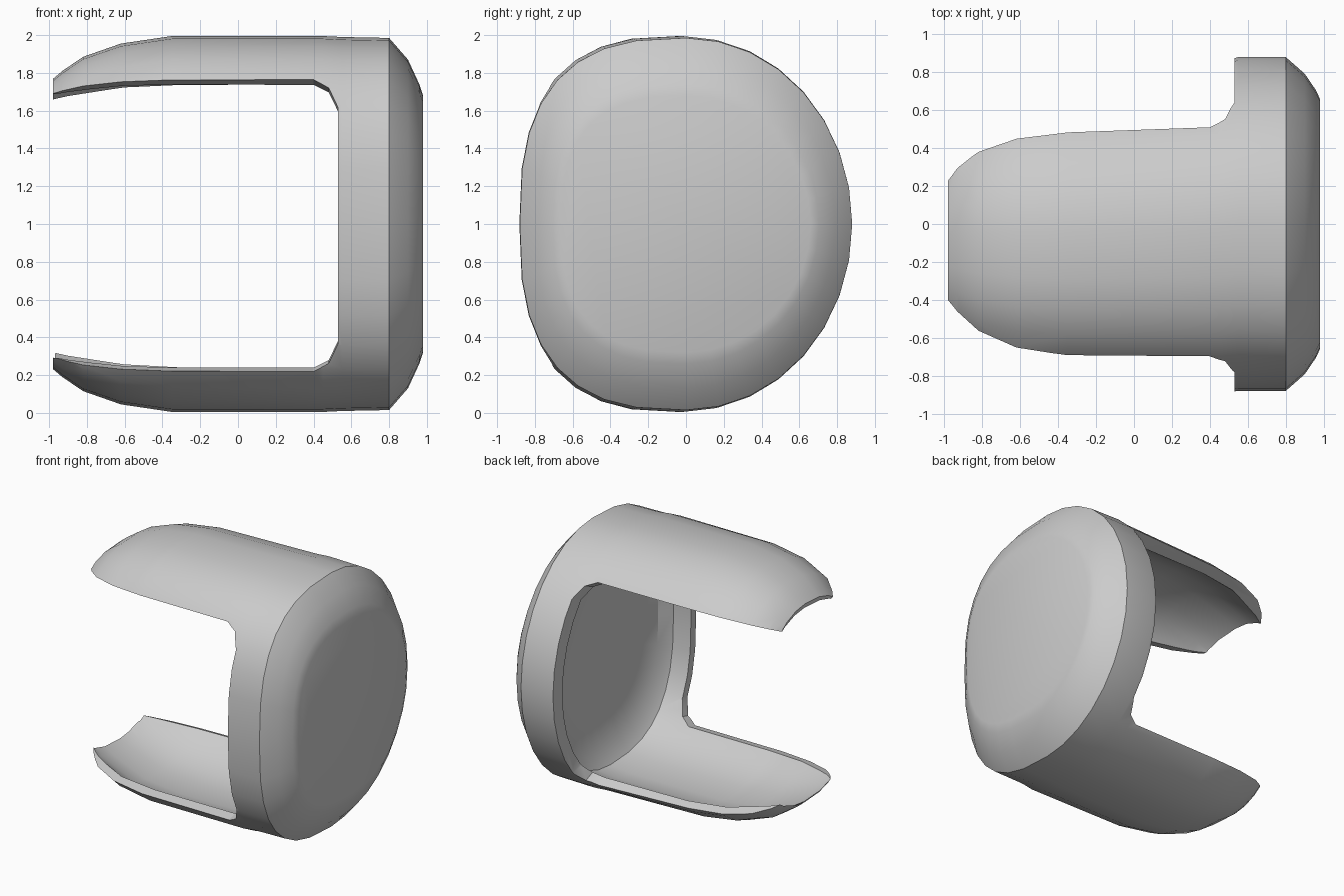
import bpy, bmesh, math

cube = bpy.data.objects.get("Cube")
if cube:
    bpy.data.objects.remove(cube, do_unlink=True)

SIDES = 32


def loft(name, rings):
    """Solid skinned through equal-length rings, capped at both ends."""
    bm = bmesh.new()
    loops = [[bm.verts.new(p) for p in ring] for ring in rings]
    n = len(loops[0])
    for a, b in zip(loops, loops[1:]):
        for i in range(n):
            j = (i + 1) % n
            bm.faces.new((a[i], a[j], b[j], b[i]))
    bm.faces.new(loops[0])
    bm.faces.new(loops[-1])
    bmesh.ops.recalc_face_normals(bm, faces=bm.faces)
    mesh = bpy.data.meshes.new(name)
    bm.to_mesh(mesh)
    bm.free()
    obj = bpy.data.objects.new(name, mesh)
    bpy.context.collection.objects.link(obj)
    return obj


def oval(x, sy, sz, shift=0.0, mid=1.0):
    """Upright oval section, squarer at the front than at the back."""
    ring = []
    for i in range(SIDES):
        a = 2 * math.pi * i / SIDES
        c, s = math.cos(a), math.sin(a)
        p = 2 / 2.7 if c < 0 else 1.0
        y = math.copysign(abs(c) ** p, c) * 0.88 * sy + shift
        z = math.copysign(abs(s) ** p, s) * sz + mid
        ring.append((x, y, z))
    return ring


# Outer body: domed open end, straight sides, chamfered closed end
cup = loft("two_pronged_cup", [oval(*s) for s in (
    (-0.98, 0.66, 0.768, -0.06), (-0.93, 0.74, 0.81, -0.04),
    (-0.82, 0.84, 0.885, -0.04), (-0.62, 0.92, 0.955, -0.04),
    (-0.35, 0.95, 0.995, -0.04), (0.45, 0.99, 0.995, -0.02),
    (0.55, 1.0, 0.99), (0.80, 1.0, 0.985), (0.90, 0.90, 0.87),
    (0.96, 0.80, 0.74), (0.98, 0.75, 0.68))])

# Hollow interior with a dished floor, thinnest at the front and below
hollow = loft("hollow_cutter", [oval(*s) for s in (
    (-1.10, 0.64, 0.69, -0.05, 0.99), (-0.90, 0.74, 0.79, -0.05, 0.99),
    (-0.60, 0.85, 0.89, -0.05, 0.99), (-0.30, 0.88, 0.92, -0.04, 0.985),
    (0.50, 0.90, 0.91, -0.03, 0.98), (0.67, 0.88, 0.89, -0.03, 0.98),
    (0.74, 0.78, 0.78, -0.03, 0.98), (0.77, 0.55, 0.55, -0.03, 0.98))])


# Side opening that leaves the upper and lower prongs, splayed outwards
def opening(y, h):
    upper = [(-1.2, h), (0.40, h), (0.48, h - 0.05), (0.53, h - 0.17)]
    profile = upper + [(x, -z) for x, z in reversed(upper)]
    return [(x, y, z + 0.99) for x, z in profile]


window = loft("side_opening_cutter", [
    opening(-1.0, 0.85), opening(-0.4, 0.70),
    opening(0.2, 0.66), opening(1.0, 1.0)])

bpy.context.view_layer.objects.active = cup
for cutter in (hollow, window):
    cutter.hide_render = True
    mod = cup.modifiers.new("cut", 'BOOLEAN')
    mod.operation = 'DIFFERENCE'
    mod.solver = 'EXACT'
    mod.object = cutter
    bpy.ops.object.modifier_apply(modifier=mod.name)
    bpy.data.objects.remove(cutter, do_unlink=True)

# Plain grey finish
grey = bpy.data.materials.new("light_grey")
grey.use_nodes = True
colour = (0.6, 0.6, 0.6, 1)
grey.diffuse_color = colour
grey.node_tree.nodes["Principled BSDF"].inputs["Base Color"].default_value = colour
cup.data.materials.clear()
cup.data.materials.append(grey)

cup.select_set(True)
bpy.ops.object.shade_smooth_by_angle(angle=math.radians(30))
